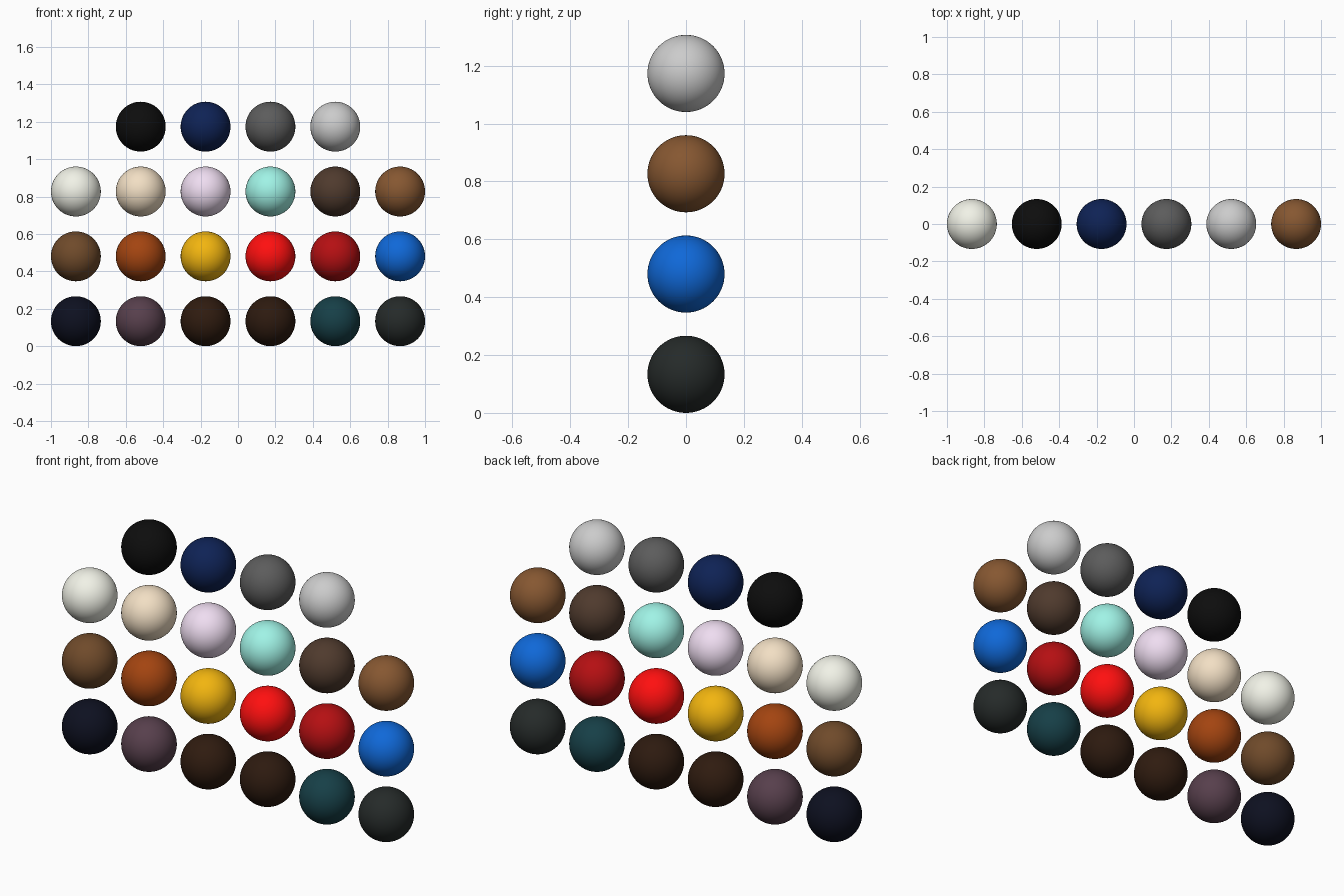
import bpy

if "Cube" in bpy.data.objects:
    bpy.data.objects.remove(bpy.data.objects["Cube"])

RADIUS = 0.1333
STEP = 0.3467


def linear(hex_colour):
    """Hex display colour to linear RGBA."""
    out = []
    for i in (0, 2, 4):
        c = int(hex_colour[i:i + 2], 16) / 255
        out.append(c / 12.92 if c <= 0.04045 else ((c + 0.055) / 1.055) ** 2.4)
    return (*out, 1.0)


# Rows of sample balls from bottom to top, each left to right
ROWS = [
    [("midnight", "0D1020"), ("plum", "573F4C"), ("dark_brown", "2F1B0F"),
     ("dark_brown_second", "2D1A0F"), ("deep_teal", "163F47"), ("charcoal", "252A29")],
    [("brown", "6F4A2A"), ("rust", "A34410"), ("yellow", "F2B50F"),
     ("red", "FF0F0F"), ("dark_red", "B50F12"), ("blue", "0F68D8")],
    [("ivory", "F1F2E7"), ("cream", "F2DFC4"), ("pale_pink", "EFDDF1"),
     ("mint", "A0F3E6"), ("umber", "4F3A2D"), ("tan_brown", "865731")],
    [("black", "0D0D0D"), ("navy", "0E2255"), ("grey", "5C5C5C"),
     ("light_grey", "C4C4C4")],
]


def ball(name, colour, x, z):
    bpy.ops.mesh.primitive_uv_sphere_add(
        segments=64, ring_count=32, radius=RADIUS, location=(x, 0, z))
    obj = bpy.context.object
    obj.name = name + "_ball"
    bpy.ops.object.shade_smooth()
    mat = bpy.data.materials.new(name)
    mat.diffuse_color = linear(colour)
    mat.use_nodes = True
    mat.node_tree.nodes["Principled BSDF"].inputs["Base Color"].default_value = mat.diffuse_color
    obj.data.materials.append(mat)


# Every row is centred on x = 0
for r, row in enumerate(ROWS):
    for c, (name, colour) in enumerate(row):
        ball(name, colour, (c - (len(row) - 1) / 2) * STEP, RADIUS + r * STEP)
